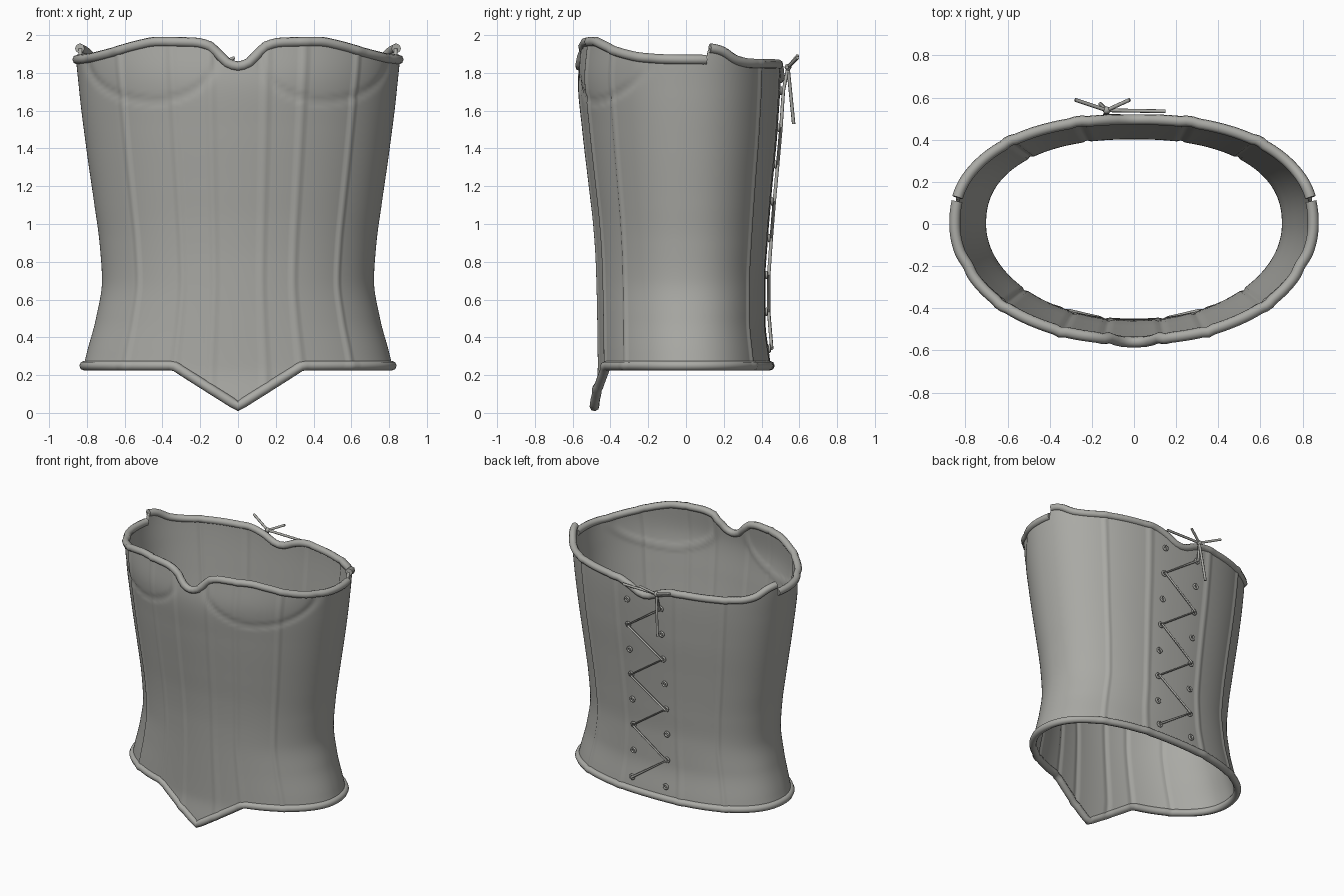
import bpy, bmesh, math
from mathutils import Vector

if "Cube" in bpy.data.objects:
    bpy.data.objects.remove(bpy.data.objects["Cube"], do_unlink=True)

mat = bpy.data.materials.new("warm_grey_fabric")
mat.use_nodes = True
COLOR = (0.40, 0.40, 0.375, 1)
mat.diffuse_color = COLOR
mat.node_tree.nodes["Principled BSDF"].inputs["Base Color"].default_value = COLOR


def curve_through(keys, t):
    """Smooth interpolation that never overshoots its keys."""
    if t <= keys[0][0]:
        return keys[0][1]
    if t >= keys[-1][0]:
        return keys[-1][1]
    slope = [(q[1] - p[1]) / (q[0] - p[0]) for p, q in zip(keys, keys[1:])]

    def tangent(k):
        if k in (0, len(keys) - 1):
            return 0
        s, u = slope[k - 1], slope[k]
        return 2 * s * u / (s + u) if s * u > 0 else 0

    i = next(k for k in range(len(slope)) if t <= keys[k + 1][0])
    (x0, y0), (x1, y1) = keys[i], keys[i + 1]
    h = x1 - x0
    s = (t - x0) / h
    return (y0 * (1 + 2 * s) * (1 - s) ** 2 + h * tangent(i) * s * (1 - s) ** 2
            + y1 * s * s * (3 - 2 * s) + h * tangent(i + 1) * s * s * (s - 1))


# Body profiles over height: half width, front depth, back depth
WIDTH = [(0.2, .825), (.3, .805), (.5, .752), (.7, .72), (.9, .733), (1.1, .76),
         (1.4, .803), (1.7, .84), (1.95, .86)]
FRONT = [(0, .49), (.24, .467), (.5, .47), (.8, .478), (1.0, .492), (1.2, .515),
         (1.5, .55), (1.75, .572), (2, .552)]
BACK = [(.2, .45), (.5, .42), (.7, .42), (.9, .432), (1.2, .457), (1.5, .485), (1.85, .503)]
# Top edge height by angle from the front centre, in degrees
TOP = [(0, 1.835), (3.5, 1.85), (7, 1.90), (10.5, 1.945), (16, 1.962), (30, 1.965),
       (38, 1.947), (52, 1.905), (66, 1.88), (80, 1.872), (100, 1.87), (101.5, 1.93),
       (108, 1.92), (120, 1.865), (130, 1.85), (167, 1.845), (173, 1.82), (180, 1.77)]
BONES = (10, 24, 47, 139, 165)


def top_edge(deg):
    return curve_through(TOP, abs(deg))


def bottom_edge(deg):
    return min(.25, .035 + abs(math.sin(math.radians(deg))) * .52) if abs(deg) < 90 else .25


def relief(deg, x, z):
    """Raised boning channels and the cup seams of the bust."""
    d = abs(deg)
    out = sum(.007 * math.exp(-((d - b) / 1.4) ** 4) for b in BONES)
    if d < 75:
        r = math.hypot((abs(x) - .46) / .34, (z - 1.88) / .23)
        out += .010 * max(0, 1 - r * r) - .007 * math.exp(-((r - 1) / .06) ** 2)
    return out


def surface(deg, z, lift=0):
    t = math.radians(deg)
    s, c = math.sin(t), math.cos(t)
    p = 1 if c > 0 else 2 / 2.3
    w = curve_through(WIDTH, z)
    x = math.copysign(abs(s) ** p, s)
    depth = -curve_through(FRONT, z) if c > 0 else curve_through(BACK, z)
    y = abs(c) ** p
    k = lift + relief(deg, x * w, z)
    n = Vector((x / w, y / depth, 0)).normalized()
    return Vector((x * w, y * depth, z)) + n * k


def finish(ob, angle=40):
    if not ob.data.materials:
        ob.data.materials.append(mat)
    bpy.ops.object.select_all(action='DESELECT')
    ob.select_set(True)
    bpy.context.view_layer.objects.active = ob
    if ob.type == 'CURVE':
        bpy.ops.object.convert(target='MESH')
        ob = bpy.context.object
    bpy.ops.object.shade_smooth_by_angle(angle=math.radians(angle))
    return ob


def tube(name, points, radius, cyclic=False):
    cu = bpy.data.curves.new(name, 'CURVE')
    cu.dimensions = '3D'
    cu.bevel_depth = radius
    cu.bevel_resolution = 2
    cu.use_fill_caps = True
    sp = cu.splines.new('POLY')
    sp.points.add(len(points) - 1)
    for sp_pt, p in zip(sp.points, points):
        sp_pt.co = (*p, 1)
    sp.use_cyclic_u = cyclic
    ob = bpy.data.objects.new(name, cu)
    bpy.context.collection.objects.link(ob)
    return finish(ob, 60)


# Fabric body: a grid wrapped around the torso, thickened inward
COLS, ROWS = 360, 70
bm = bmesh.new()
grid = []
for i in range(COLS):
    deg = i * 360 / COLS - 180
    lo, hi = bottom_edge(deg), top_edge(deg)
    grid.append([bm.verts.new(surface(deg, lo + (hi - lo) * j / ROWS)) for j in range(ROWS + 1)])
for i in range(COLS):
    a, b = grid[i], grid[(i + 1) % COLS]
    for j in range(ROWS):
        bm.faces.new((a[j], b[j], b[j + 1], a[j + 1]))
bmesh.ops.recalc_face_normals(bm, faces=bm.faces)
me = bpy.data.meshes.new("fabric_body")
bm.to_mesh(me)
bm.free()
body = bpy.data.objects.new("fabric_body", me)
bpy.context.collection.objects.link(body)
solid = body.modifiers.new("thickness", 'SOLIDIFY')
solid.thickness = .018
solid.offset = -1
finish(body, 50)

# Bound edges: the top binding is split at the sides, the bottom one is closed
RIM = .026
tube("front_top_binding", [surface(d, top_edge(d), -.006) for d in range(-100, 101, 2)], RIM)
tube("back_top_binding", [surface((d + 180) % 360 - 180 if d != 180 else 180,
                                  top_edge((d + 180) % 360 - 180), -.006)
                          for d in range(102, 259, 2)], RIM)
tube("bottom_binding", [surface(d, bottom_edge(d), -.004) for d in range(-180, 180, 2)],
     RIM, True)


# Back lacing: two columns of eyelets with a zigzag cord
def back_point(side, i, lift):
    z = .34 + .195 * i
    return Vector((side * .14, curve_through(BACK, z) * .99 + lift, z))


for side, label in ((1, "left"), (-1, "right")):
    for i in range(8):
        bpy.ops.mesh.primitive_torus_add(
            major_radius=.016, minor_radius=.007, major_segments=16, minor_segments=8,
            location=back_point(side, i, .01), rotation=(math.pi / 2, 0, 0))
        eyelet = bpy.context.object
        eyelet.name = f"{label}_eyelet_{i + 1}"
        finish(eyelet, 60)

cord = .009
knot = Vector((-.13, .54, 1.83))
tube("zigzag_lace", [back_point(1 if i % 2 == 0 else -1, i, .022) for i in range(8)] + [knot], cord)
tube("top_lace", [knot, (.15, .535, 1.83)], cord)
for n, end in enumerate([(-.28, .59, 1.89), (-.02, .59, 1.88), (-.16, .57, 1.53)]):
    tube(f"lace_tail_{n + 1}", [knot, end], cord)
bpy.ops.mesh.primitive_uv_sphere_add(segments=12, ring_count=8, radius=.018, location=knot)
bpy.context.object.name = "lace_knot"
finish(bpy.context.object, 60)
